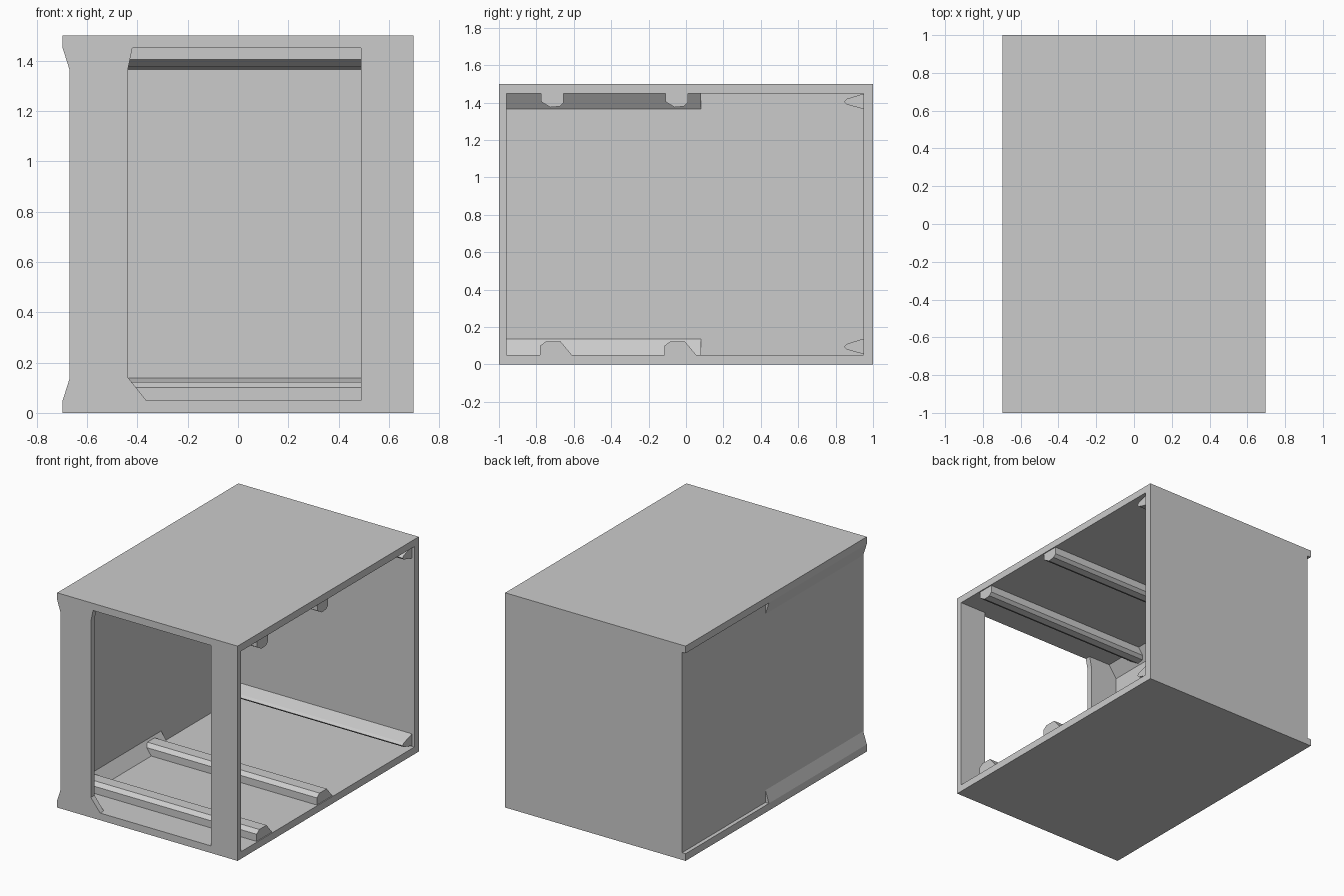
import bpy, bmesh

if "Cube" in bpy.data.objects:
    bpy.data.objects.remove(bpy.data.objects["Cube"])

X, Y, H = 0.697, 1.0, 1.5      # half width, half length, height
T = 0.05                       # panel thickness
WALL_OUT, WALL_IN = -0.67, -0.65


def prism(name, profile, axis, a, b):
    """Extrude a flat profile from a to b; profile is (y,z) for axis x, (x,z) for axis y."""
    bm = bmesh.new()

    def place(p, t):
        return (t, p[0], p[1]) if axis == "x" else (p[0], t, p[1])

    start = [bm.verts.new(place(p, a)) for p in profile]
    end = [bm.verts.new(place(p, b)) for p in profile]
    bm.faces.new(start)
    bm.faces.new(end[::-1])
    n = len(profile)
    for i in range(n):
        j = (i + 1) % n
        bm.faces.new((start[j], start[i], end[i], end[j]))
    bmesh.ops.recalc_face_normals(bm, faces=bm.faces)
    mesh = bpy.data.meshes.new(name)
    bm.to_mesh(mesh)
    bm.free()
    obj = bpy.data.objects.new(name, mesh)
    bpy.context.collection.objects.link(obj)
    return obj


def rect(u0, u1, z0, z1):
    return [(u0, z0), (u1, z0), (u1, z1), (u0, z1)]


def flip(profile):
    """Mirror a profile about mid height."""
    return [(u, H - z) for u, z in profile]


# Floor, roof and closed back
prism("floor", rect(-X, X, 0, T), "y", -Y, Y)
prism("roof", rect(-X, X, H - T, H), "y", -Y, Y)
prism("back_wall", rect(WALL_OUT, X, T, H - T), "y", 0.95, Y)

# Recessed left wall, with flared strips along its front half
flare = [(-X, T), (WALL_OUT, 0.135), (WALL_IN, 0.135), (-0.59, T)]
prism("left_wall", rect(WALL_OUT, WALL_IN, T, H - T), "y", -0.96, 0.95)
prism("lower_flare", flare, "y", -Y, 0.08)
prism("upper_flare", flip(flare), "y", -Y, 0.08)

# Front posts; the left one has a gusset at its foot
prism("left_post", [(WALL_OUT, T), (-0.365, T), (-0.437, 0.14),
                    (-0.437, 1.37), (-0.42, H - T), (WALL_OUT, H - T)],
      "y", -Y, -0.96)
prism("right_post", rect(0.49, X, T, H - T), "y", -Y, -0.96)

# Cross ribs on the floor and roof
floor_rib = [(-0.08, T), (-0.08, 0.10), (-0.05, 0.122), (0.03, 0.122), (0.09, T)]
roof_rib = [(-0.06, T), (-0.06, 0.095), (-0.01, 0.125), (0.04, 0.12), (0.06, 0.10), (0.06, T)]
for label, y in (("front", -0.70), ("middle", -0.035)):
    prism(label + "_floor_rib", [(y + u, z) for u, z in floor_rib], "x", WALL_IN, 0.69)
    prism(label + "_roof_rib", flip([(y - 0.015 + u, z) for u, z in roof_rib]),
          "x", WALL_IN, 0.69)

# Wedge rails along the back wall
rail = [(0.95, 0.055), (0.86, 0.08), (0.845, 0.095), (0.86, 0.11), (0.95, 0.138)]
prism("lower_back_rail", rail, "x", WALL_IN, 0.68)
prism("upper_back_rail",
      [(u, z + 1.31) for u, z in rail], "x", WALL_IN, 0.68)
